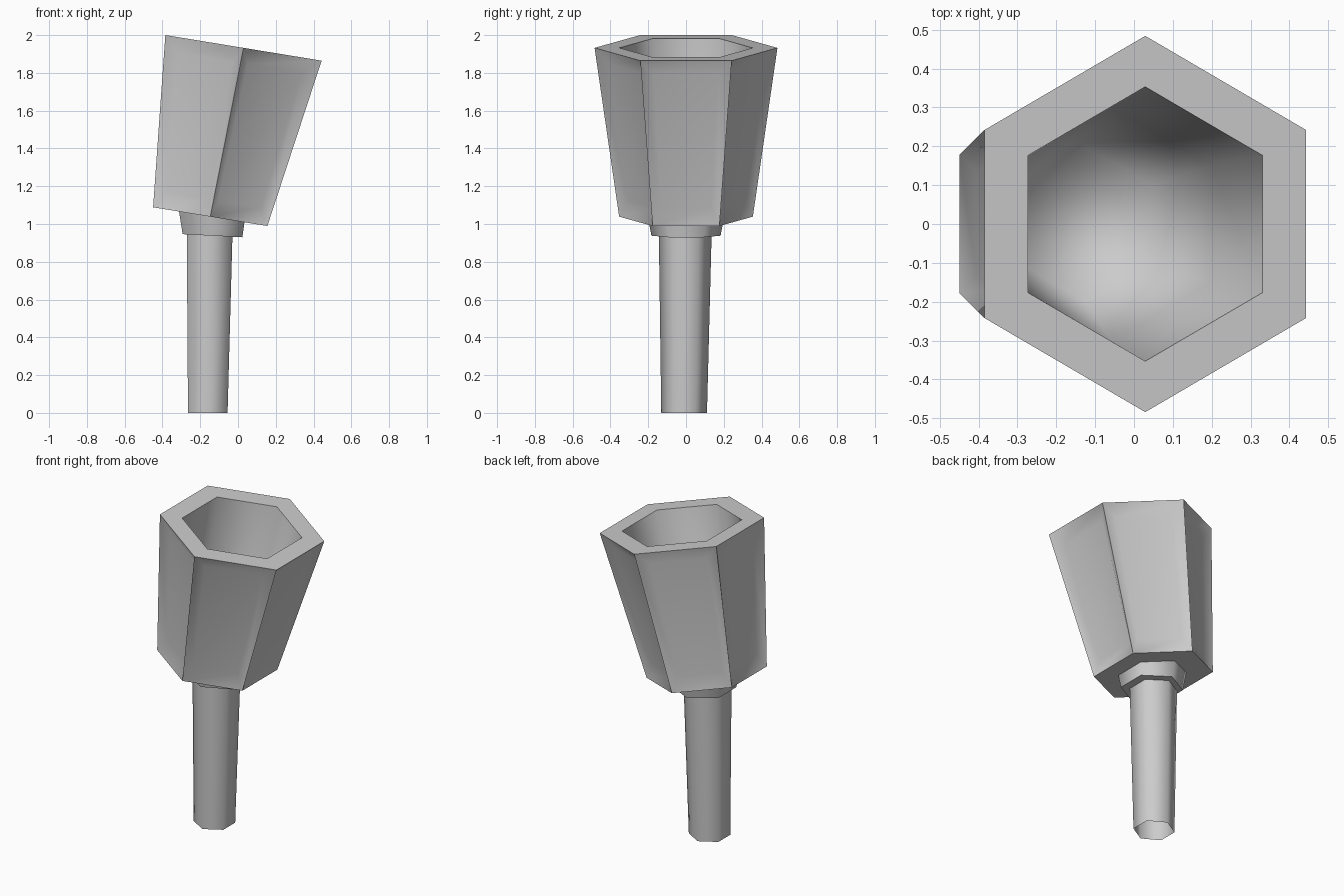
import bpy, bmesh, math
from mathutils import Vector

if "Cube" in bpy.data.objects:
    bpy.data.objects.remove(bpy.data.objects["Cube"])

TILT = math.radians(9.3)


def hex_ring(bm, centre, radius, tilt=0.0):
    # six corners, points towards +y and -y, tipped down towards +x
    out = []
    for k in range(6):
        a = math.radians(90 + 60 * k)
        x, y = radius * math.cos(a), radius * math.sin(a)
        out.append(bm.verts.new(Vector(centre) + Vector(
            (x * math.cos(tilt), y, -x * math.sin(tilt)))))
    return out


def quads(a, b):
    return [(a[i], a[(i + 1) % 6], b[(i + 1) % 6], b[i]) for i in range(6)]


def bridge(bm, a, b):
    for q in quads(a, b):
        bm.faces.new(q)


def finish(bm, name, angle=None):
    me = bpy.data.meshes.new(name)
    bm.to_mesh(me)
    bm.free()
    ob = bpy.data.objects.new(name, me)
    bpy.context.collection.objects.link(ob)
    bpy.ops.object.select_all(action='DESELECT')
    ob.select_set(True)
    bpy.context.view_layer.objects.active = ob
    if angle is None:
        bpy.ops.object.shade_smooth()
    else:
        bpy.ops.object.shade_smooth_by_angle(angle=math.radians(angle))
    return ob


TOP = Vector((0.029, 0, 1.9325))
BASE = Vector((-0.147, 0, 1.039))
RIM_R = 0.353

# head: flared six-sided shell with sunken panels, rim and underside
bm = bmesh.new()
low = hex_ring(bm, BASE, 0.354, TILT)
high = hex_ring(bm, TOP, 0.484, TILT)
rim = hex_ring(bm, TOP, RIM_R, TILT)
for q in quads(low, high):
    p = [v.co for v in q]
    n = (p[1] - p[0]).cross(p[3] - p[0]).normalized()
    inner = []
    for u, v in ((0.14, 0.095), (0.86, 0.095), (0.86, 0.905), (0.14, 0.905)):
        co = p[0].lerp(p[1], u).lerp(p[3].lerp(p[2], u), v)
        inner.append(bm.verts.new(co - n * 0.038))
    bm.faces.new(inner)
    for i in range(4):
        j = (i + 1) % 4
        bm.faces.new((q[i], q[j], inner[j], inner[i]))
bridge(bm, high, rim)
bm.faces.new(low[::-1])
head = finish(bm, "head", 50)
wn = head.modifiers.new("flat_panels", 'WEIGHTED_NORMAL')
wn.keep_sharp = True

# cavity: smooth bowl inside the head
bm = bmesh.new()
rings = [hex_ring(bm, TOP.lerp(BASE, t), r, TILT)
         for t, r in ((0, RIM_R), (0.5, 0.30), (0.88, 0.20))]
for a, b in zip(rings, rings[1:]):
    bridge(bm, a, b)
bm.faces.new(rings[-1])
finish(bm, "cavity")

# collar: short flared ring under the head
bm = bmesh.new()
lo = hex_ring(bm, (-0.135, 0, 0.938), 0.183, math.radians(3))
hi = hex_ring(bm, (-0.139, 0, 1.041), 0.203, TILT)
bridge(bm, lo, hi)
bm.faces.new(lo[::-1])
finish(bm, "collar", 65)

# handle: slightly tapered tube, open at the foot
bm = bmesh.new()
lo = hex_ring(bm, (-0.16, -0.01, 0.0), 0.121)
hi = hex_ring(bm, (-0.15, -0.004, 0.96), 0.14)
bridge(bm, lo, hi)
finish(bm, "handle")
